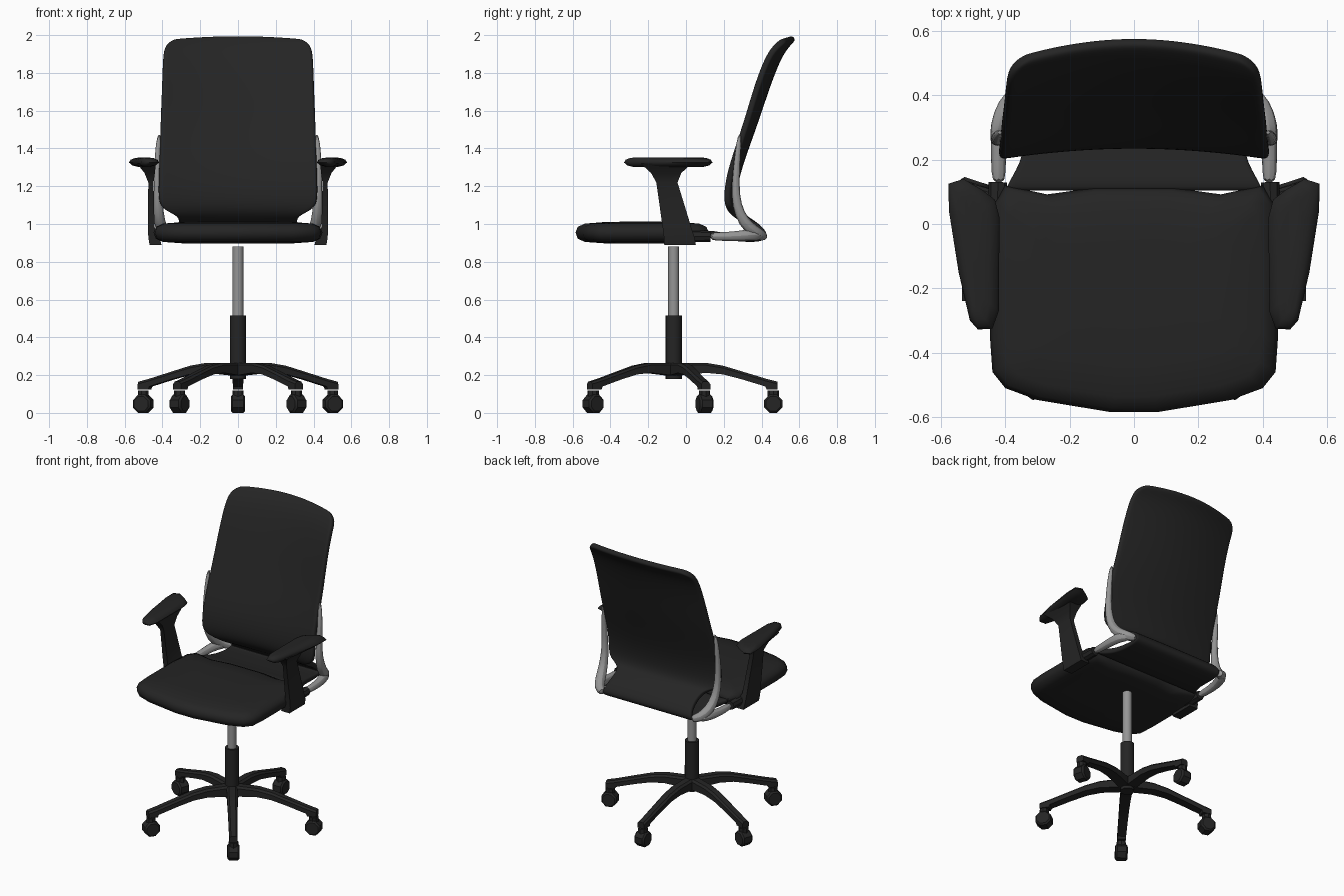
import bpy, bmesh, math
from mathutils import Vector, Matrix

if "Cube" in bpy.data.objects:
    bpy.data.objects.remove(bpy.data.objects["Cube"])


def material(name, r, g, b):
    m = bpy.data.materials.new(name)
    m.diffuse_color = (r, g, b, 1)
    m.use_nodes = True
    m.node_tree.nodes["Principled BSDF"].inputs["Base Color"].default_value = m.diffuse_color
    return m


BLACK = material("black", 0.018, 0.018, 0.018)
GREY = material("light grey metal", 0.30, 0.30, 0.30)
BASE_Y = -0.065


def finish(bm, name, mat, mirror=False, subdiv=0, angle=40):
    bmesh.ops.recalc_face_normals(bm, faces=bm.faces)
    me = bpy.data.meshes.new(name)
    bm.to_mesh(me)
    bm.free()
    me.materials.append(mat)
    me.polygons.foreach_set("use_smooth", [True] * len(me.polygons))
    me.set_sharp_from_angle(angle=math.radians(angle))
    ob = bpy.data.objects.new(name, me)
    bpy.context.collection.objects.link(ob)
    if subdiv:
        s = ob.modifiers.new("Subdivision", 'SUBSURF')
        s.levels = s.render_levels = subdiv
    if mirror:
        ob.modifiers.new("Mirror", 'MIRROR').use_mirror_merge = False
    return ob


def loft(name, rings, mat, xform=None, **kw):
    """Skin closed rings of points and cap both ends."""
    bm = bmesh.new()
    loops = [[bm.verts.new(p) for p in r] for r in rings]
    n = len(loops[0])
    for a, b in zip(loops, loops[1:]):
        for i in range(n):
            j = (i + 1) % n
            bm.faces.new((a[i], a[j], b[j], b[i]))
    bm.faces.new(loops[0])
    bm.faces.new(loops[-1])
    if xform:
        bm.transform(xform)
    return finish(bm, name, mat, **kw)


def cushion(name, outline, levels, mat, **kw):
    """Stack scaled copies of an outline: levels are (z, inset)."""
    cx = (min(p[0] for p in outline) + max(p[0] for p in outline)) / 2
    cy = (min(p[1] for p in outline) + max(p[1] for p in outline)) / 2
    hx = max(p[0] for p in outline) - cx
    hy = max(p[1] for p in outline) - cy
    rings = [[(cx + (x - cx) * (1 - d / hx), cy + (y - cy) * (1 - d / hy), z)
              for x, y in outline] for z, d in levels]
    return loft(name, rings, mat, **kw)


def tube(name, path, mat, sides=8, **kw):
    """Round tube along (x, y, z, radius) points."""
    pts = [Vector(p[:3]) for p in path]
    rings = []
    for i, p in enumerate(pts):
        t = (pts[min(i + 1, len(pts) - 1)] - pts[max(i - 1, 0)]).normalized()
        n1 = (Vector((1, 0, 0)) - t * t.x).normalized()
        n2 = t.cross(n1)
        rings.append([p + path[i][3] * (n1 * math.cos(a) + n2 * math.sin(a))
                      for a in (math.tau * k / sides for k in range(sides))])
    return loft(name, rings, mat, **kw)


def cylinder(name, radius, z0, z1, mat, sides=16, xform=None):
    rings = [[(radius * math.cos(math.tau * k / sides), radius * math.sin(math.tau * k / sides), z)
              for k in range(sides)] for z in (z0, z1)]
    return loft(name, rings, mat, xform)


# Seat cushion
half = [(0.07, -0.585), (0.30, -0.547), (0.40, -0.51), (0.44, -0.46), (0.447, -0.36),
        (0.447, -0.1), (0.435, 0.07), (0.40, 0.12), (0.27, 0.092), (0.12, 0.113)]
outline = half + [(-x, y) for x, y in reversed(half)]
cushion("seat", outline,
        [(0.898, 0.15), (0.905, 0.05), (0.922, 0.012), (0.955, 0.0), (0.985, 0.012),
         (1.002, 0.05), (1.01, 0.15), (1.013, 0.28)], BLACK, angle=60)

# Backrest: one sheet running down, tucking behind and under the seat
# rows are (centre y, z, half width, forward wrap of the edges)
rows = [(0.572, 1.99, 0.33, 0.05), (0.55, 1.967, 0.388, 0.065), (0.50, 1.91, 0.397, 0.065),
        (0.435, 1.75, 0.402, 0.06), (0.37, 1.55, 0.41, 0.05), (0.30, 1.36, 0.416, 0.045),
        (0.262, 1.236, 0.42, 0.04), (0.25, 1.14, 0.422, 0.035), (0.258, 1.09, 0.405, 0.03),
        (0.275, 1.06, 0.33, 0.02), (0.31, 1.03, 0.31, 0.01), (0.38, 0.985, 0.318, 0),
        (0.422, 0.943, 0.335, 0), (0.40, 0.918, 0.335, 0), (0.28, 0.925, 0.335, 0),
        (0.19, 0.935, 0.35, 0), (0.10, 0.955, 0.41, 0)]
bm = bmesh.new()
us = [-1, -0.94, -0.7, -0.35, 0, 0.35, 0.7, 0.94, 1]
grid = [[bm.verts.new((u * w, y - d * u * u, z - 0.3 * d * u * u)) for u in us]
        for y, z, w, d in rows]
for a, b in zip(grid, grid[1:]):
    for i in range(len(us) - 1):
        bm.faces.new((a[i], a[i + 1], b[i + 1], b[i]))
back = finish(bm, "backrest", BLACK, angle=180)
sol = back.modifiers.new("Thickness", 'SOLIDIFY')
sol.thickness, sol.offset = 0.036, 0
sub = back.modifiers.new("Subdivision", 'SUBSURF')
sub.levels = sub.render_levels = 2

# Grey brackets holding the backrest
tube("bracket_upright", [(0.415, 0.285, 1.475, 0.006), (0.422, 0.28, 1.44, 0.014),
                         (0.427, 0.268, 1.3, 0.019), (0.425, 0.259, 1.15, 0.024),
                         (0.42, 0.283, 1.05, 0.03), (0.41, 0.33, 0.98, 0.036),
                         (0.38, 0.395, 0.94, 0.034), (0.33, 0.42, 0.93, 0.024)],
     GREY, mirror=True, subdiv=1)
tube("bracket_foot", [(0.42, 0.12, 0.935, 0.024), (0.422, 0.2, 0.933, 0.025),
                      (0.418, 0.29, 0.937, 0.03), (0.40, 0.36, 0.945, 0.036),
                      (0.37, 0.40, 0.935, 0.026)], GREY, mirror=True, subdiv=1)

# Armrests: post, joint to the bracket, and pad
posts = [(0.888, 0.405, 0.468, -0.115, 0.052), (0.93, 0.415, 0.475, -0.117, 0.045),
         (0.985, 0.442, 0.476, -0.124, 0.027), (1.22, 0.447, 0.475, -0.157, -0.045),
         (1.27, 0.44, 0.495, -0.185, -0.025), (1.32, 0.435, 0.535, -0.24, 0.03)]
loft("arm_post", [[(a, c, z), (b, c, z), (b, d, z), (a, d, z)] for z, a, b, c, d in posts],
     BLACK, mirror=True)
tube("arm_joint", [(0.425, 0.0, 0.935, 0.032), (0.423, 0.13, 0.935, 0.029)], BLACK, mirror=True)
pad = [(0.577, 0.125), (0.575, 0.04), (0.545, -0.15), (0.51, -0.30), (0.485, -0.328),
       (0.44, -0.325), (0.42, -0.27), (0.418, 0.02), (0.432, 0.075), (0.47, 0.105), (0.53, 0.14)]
cushion("arm_pad", pad, [(1.302, 0.05), (1.31, 0.018), (1.325, 0.0), (1.34, 0.008),
                         (1.349, 0.03), (1.352, 0.055)], BLACK, mirror=True, angle=60)

# Gas lift column
at_base = Matrix.Translation((0, BASE_Y, 0))
cylinder("lower_column", 0.043, 0.18, 0.515, BLACK, xform=at_base)
cylinder("upper_column", 0.029, 0.5, 0.88, GREY, xform=at_base)

# Five-star base with casters
leg = [(0.0, 0.265, 0.195, 0.034), (0.17, 0.265, 0.212, 0.033), (0.26, 0.25, 0.204, 0.031),
       (0.36, 0.22, 0.178, 0.029), (0.485, 0.182, 0.14, 0.027), (0.492, 0.18, 0.124, 0.027),
       (0.55, 0.165, 0.124, 0.025)]
leg_rings = [[(r, -w, b), (r, w, b), (r, w, t - 0.012), (r, w * 0.6, t),
              (r, -w * 0.6, t), (r, -w, t - 0.012)] for r, t, b, w in leg]
for i in range(5):
    spin = at_base @ Matrix.Rotation(math.radians(90 + 72 * i), 4, 'Z')
    loft(f"base_leg_{i + 1}", leg_rings, BLACK, spin)
    tip = spin @ Matrix.Translation((0.527, 0, 0))
    cylinder(f"caster_stem_{i + 1}", 0.03, 0.07, 0.119, BLACK, 8, tip)
    wheel = tip @ Matrix.Translation((0, 0, 0.048)) @ Matrix.Rotation(math.pi / 2, 4, 'X')
    wheel = wheel @ Matrix.Rotation(math.pi / 8, 4, 'Z')
    rings = [[(r * math.cos(math.tau * k / 8), r * math.sin(math.tau * k / 8), z) for k in range(8)]
             for z, r in ((-0.038, 0.042), (-0.028, 0.052), (0.028, 0.052), (0.038, 0.042))]
    loft(f"caster_wheel_{i + 1}", rings, BLACK, wheel)
